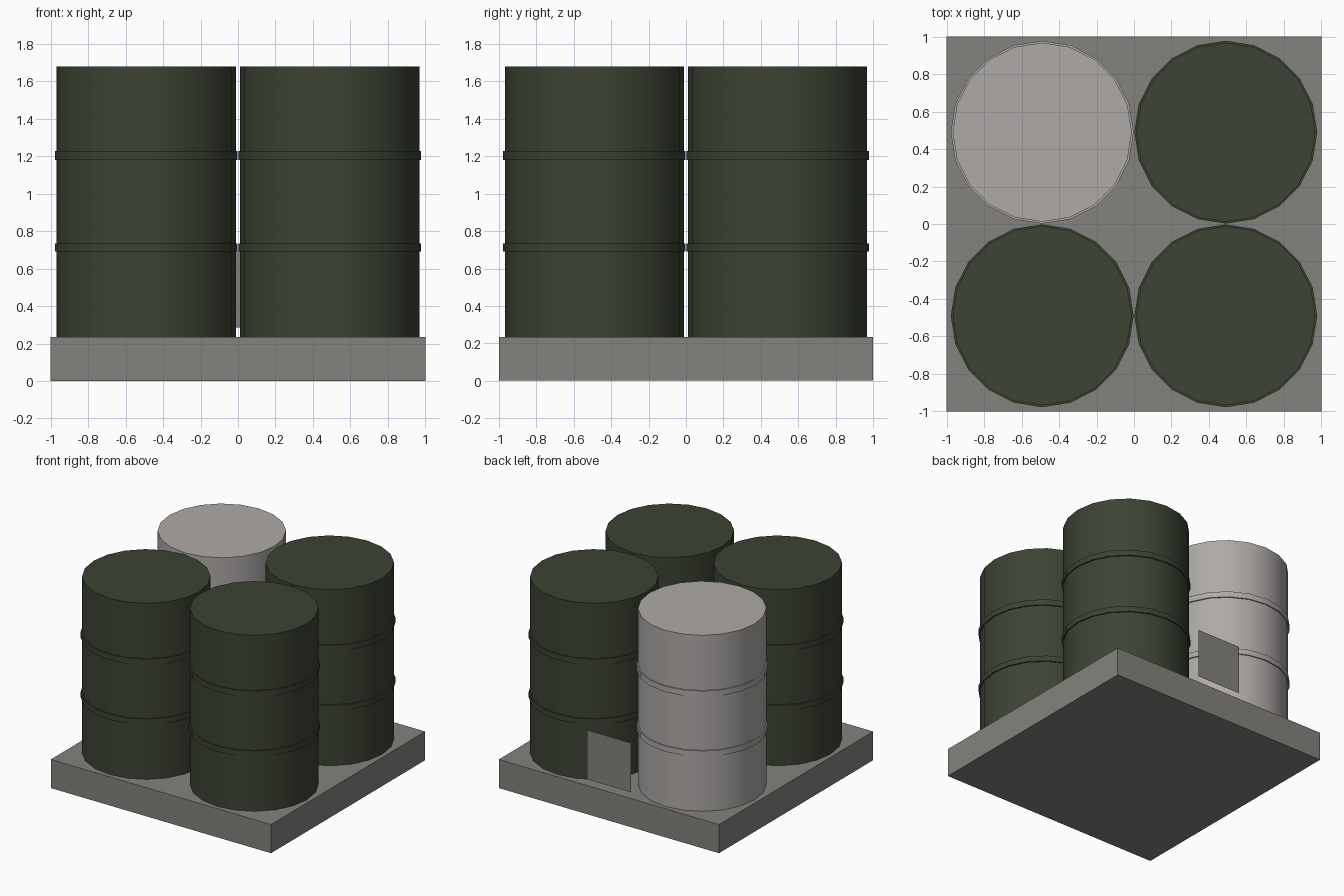
import bpy, bmesh, math

if "Cube" in bpy.data.objects:
    bpy.data.objects.remove(bpy.data.objects["Cube"])

SIDES = 20
DECK = 0.235


def material(name, rgb):
    m = bpy.data.materials.new(name)
    m.diffuse_color = (*rgb, 1)
    m.use_nodes = True
    m.node_tree.nodes["Principled BSDF"].inputs["Base Color"].default_value = m.diffuse_color
    return m


def make_object(name, bm, mat=None, loc=(0, 0, 0)):
    bmesh.ops.recalc_face_normals(bm, faces=bm.faces)
    me = bpy.data.meshes.new(name)
    bm.to_mesh(me)
    bm.free()
    ob = bpy.data.objects.new(name, me)
    ob.location = loc
    bpy.context.collection.objects.link(ob)
    if mat:
        me.materials.append(mat)
    return ob


def drum(name, x, y, mat):
    # Outline turned around z: plain body with two raised hoops
    body, hoop = 0.478, 0.488
    profile = [(body, DECK),
               (body, 0.69), (hoop, 0.69), (hoop, 0.735), (body, 0.735),
               (body, 1.18), (hoop, 1.18), (hoop, 1.227), (body, 1.227),
               (body, 1.68)]
    bm = bmesh.new()
    rings = []
    for r, z in profile:
        rings.append([bm.verts.new((r * math.cos(2 * math.pi * i / SIDES),
                                    r * math.sin(2 * math.pi * i / SIDES), z))
                      for i in range(SIDES)])
    for a, b in zip(rings, rings[1:]):
        for i in range(SIDES):
            j = (i + 1) % SIDES
            bm.faces.new((a[i], a[j], b[j], b[i]))
    bm.faces.new(rings[0])
    bm.faces.new(rings[-1])
    ob = make_object(name, bm, mat, (x, y, 0))
    bpy.ops.object.select_all(action='DESELECT')
    ob.select_set(True)
    bpy.context.view_layer.objects.active = ob
    bpy.ops.object.shade_smooth_by_angle(angle=math.radians(30))


green = material("drum_green", (0.045, 0.056, 0.033))
pale = material("drum_pale_grey", (0.42, 0.40, 0.385))
grey = material("base_grey", (0.235, 0.225, 0.21))

# Square base
bm = bmesh.new()
bmesh.ops.create_cube(bm, size=1)
bmesh.ops.scale(bm, vec=(2, 2, DECK), verts=bm.verts)
make_object("base", bm, grey, (0, 0, DECK / 2))

# Four drums, the back left one pale
C = 0.49
for side, x in (("left", -C), ("right", C)):
    for end, y in (("front", -C), ("back", C)):
        is_pale = side == "left" and end == "back"
        drum(f"drum_{end}_{side}", x, y, pale if is_pale else green)

# Thin tag panel standing at the back edge
bm = bmesh.new()
bm.faces.new([bm.verts.new(p) for p in
              ((0.2, 0, 0.285), (-0.2, 0, 0.285), (-0.2, 0, 0.69), (0.2, 0, 0.69))])
panel = make_object("tag_panel", bm, grey, (0, 0.998, 0))
if panel.data.polygons[0].normal.y < 0:
    panel.data.flip_normals()
